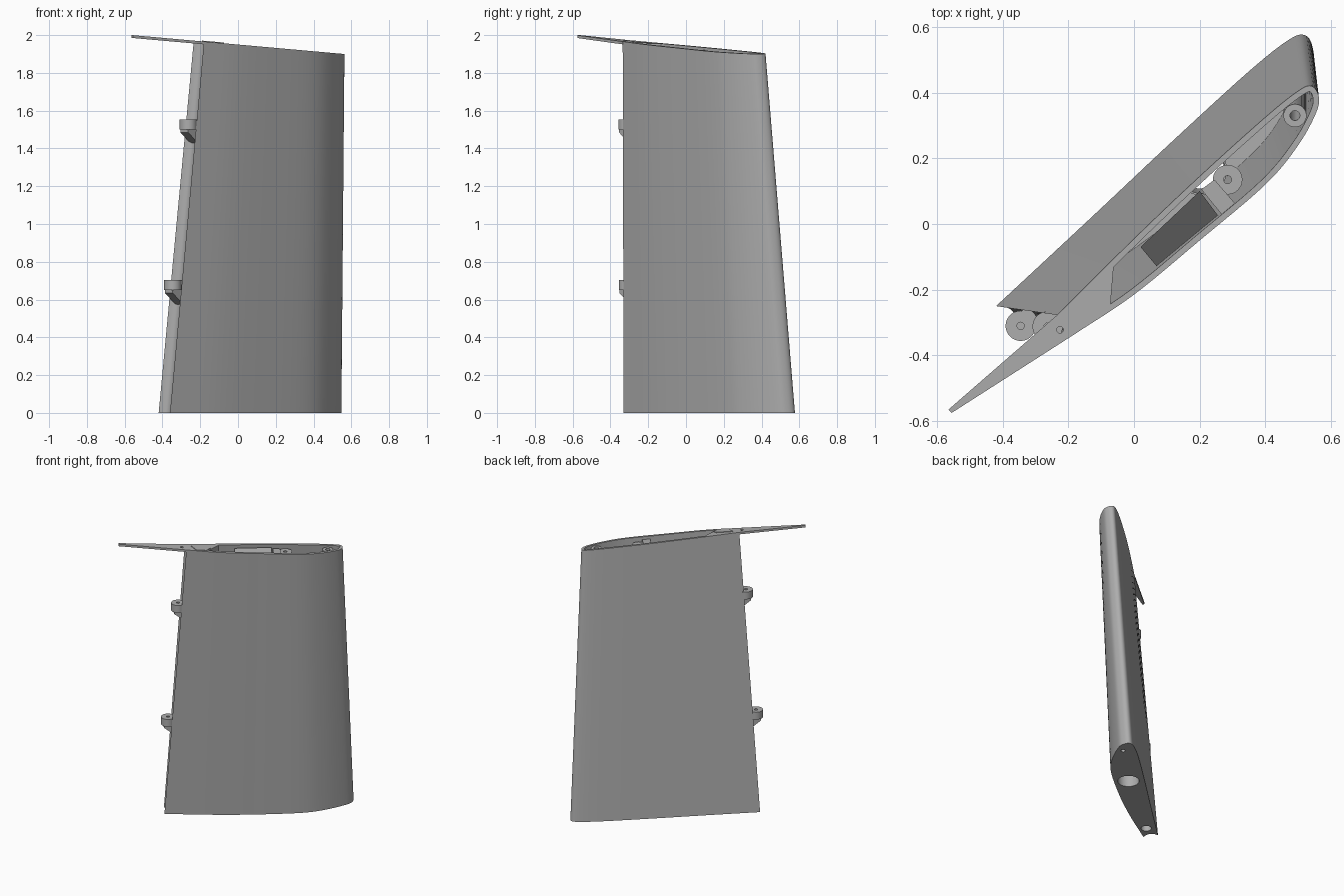
import bpy, bmesh, math
from mathutils import Vector

cube = bpy.data.objects.get("Cube")
if cube:
    bpy.data.objects.remove(cube, do_unlink=True)

grey = bpy.data.materials.new("plain grey")
grey.use_nodes = True
colour = (0.42, 0.42, 0.42, 1)
grey.diffuse_color = colour
grey.node_tree.nodes["Principled BSDF"].inputs["Base Color"].default_value = colour


def loft(name, loops, ring=False):
    """Skin a list of matching loops; ring joins last to first, else ends are capped."""
    bm = bmesh.new()
    rows = [[bm.verts.new(p) for p in loop] for loop in loops]
    n = len(rows[0])
    pairs = list(zip(rows, rows[1:])) + ([(rows[-1], rows[0])] if ring else [])
    for a, b in pairs:
        for i in range(n):
            j = (i + 1) % n
            bm.faces.new((a[i], a[j], b[j], b[i]))
    if not ring:
        bm.faces.new(rows[0][::-1])
        bm.faces.new(rows[-1])
    bmesh.ops.recalc_face_normals(bm, faces=bm.faces)
    mesh = bpy.data.meshes.new(name)
    bm.to_mesh(mesh)
    bm.free()
    mesh.materials.append(grey)
    ob = bpy.data.objects.new(name, mesh)
    bpy.context.collection.objects.link(ob)
    return ob


def circle(c, r, n=32):
    return [Vector((c[0] + r * math.cos(math.tau * i / n),
                    c[1] + r * math.sin(math.tau * i / n), c[2])) for i in range(n)]


def tube(name, a, b, outer, inner):
    return loft(name, [circle(a, outer), circle(b, outer),
                       circle(b, inner), circle(a, inner)], ring=True)


def cut(target, cutter):
    mod = target.modifiers.new("cut", "BOOLEAN")
    mod.operation, mod.solver, mod.object = "DIFFERENCE", "EXACT", cutter
    bpy.context.view_layer.objects.active = target
    bpy.ops.object.modifier_apply(modifier=mod.name)
    bpy.data.objects.remove(cutter, do_unlink=True)


def smooth(ob):
    bpy.ops.object.select_all(action="DESELECT")
    ob.select_set(True)
    bpy.context.view_layer.objects.active = ob
    bpy.ops.object.shade_smooth_by_angle(angle=math.radians(30))


def spline(points, steps=6):
    """Smooth curve through the section points."""
    p = [Vector(q) for q in points]
    p = [2 * p[0] - p[1]] + p + [2 * p[-1] - p[-2]]
    out = []
    for a, b, c, d in zip(p, p[1:], p[2:], p[3:]):
        for s in range(steps):
            t = s / steps
            out.append(0.5 * (2 * b + (c - a) * t + (2 * a - 5 * b + 4 * c - d) * t**2
                              + (3 * b - a - 3 * c + d) * t**3))
    return out + [p[-2]]


def inset(curve, d):
    out = []
    for i, p in enumerate(curve):
        t = (curve[min(i + 1, len(curve) - 1)] - curve[max(i - 1, 0)]).normalized()
        out.append(p + d * Vector((t.y, -t.x)))
    return out


def cove(curve, steps=8):
    """Hollow rear edge running from the last section point back to the first."""
    a, b = curve[-1], curve[0]
    m = (a + b) / 2 + Vector((0.045, 0.045))
    return [(1 - t)**2 * a + 2 * t * (1 - t) * m + t * t * b
            for t in (i / steps for i in range(steps + 1))]


def tip_z(p):
    return 1.95 - 0.089 * p[0]


def at_base(loop):
    return [Vector((p.x, p.y, 0)) for p in loop]


def at_tip(loop, drop=0):
    return [Vector((p[0], p[1], tip_z(p) - drop)) for p in loop]


# fin skin: root and tip sections, rear left corner round the nose to rear right
root = spline([(-.42, -.25), (-.13, .02), (.12, .255), (.35, .465), (.47, .56),
               (.52, .575), (.543, .54), (.54, .48), (.47, .33), (.37, .2),
               (.13, 0), (-.1, -.165), (-.36, -.33)])
tip = spline([(-.234, -.277), (0, -.045), (.2, .145), (.4, .325), (.5, .405),
              (.54, .42), (.562, .39), (.555, .34), (.5, .24), (.4, .12),
              (.2, -.05), (0, -.215), (-.18, -.335)])
fin = loft("fin_shell", [at_base(root + cove(root)[1:-1]), at_tip(tip + cove(tip)[1:-1])])

# open cavity inside the fin
keep = [i for i, p in enumerate(tip) if p.x > -0.09]
low = at_base([inset(root, 0.018)[i] for i in keep])
high = at_tip([inset(tip, 0.018)[i] for i in keep])
cut(fin, loft("cavity_cutter", [[a.lerp(b, t) for a, b in zip(low, high)]
                                for t in (0.01, 1.02)]))

# holes in the root face
for x, y, r, depth in ((.49, .47, .015, .1), (.2, .18, .072, .1), (-.3, -.23, .035, .3)):
    cut(fin, loft("hole_cutter", [circle((x, y, -.1), r), circle((x, y, depth), r)]))
smooth(fin)

# thin trailing tip plate with a pin hole
outline = cove(tip)[::-1] + [Vector((-.555, -.575)), Vector((-.565, -.565))]
plate = loft("tip_plate", [at_tip(outline, 0.015), at_tip(outline)])
cut(plate, loft("pin_cutter", [circle((-.225, -.322, z), .01) for z in (1.9, 2.1)]))

# tubes inside the fin
smooth(tube("nose_tube", (.49, .47, .005), (.49, .33, 1.895), .035, .015))
smooth(tube("spar_tube", (.2, .18, .005), (.205, .165, .4), .078, .072))

# fittings in the open tip
panel = [Vector(p) for p in ((.02, -.07, 1.93), (.2, .1, 1.92), (.26, .02, 1.78), (.07, -.13, 1.78))]
loft("sloping_panel", [[p - Vector((0, 0, 0.012)) for p in panel], panel])
block = [(.205, .105), (.245, .135), (.31, .06), (.27, .025)]
loft("rib_block", [at_tip(block, 0.12), at_tip(block, 0.02)])
smooth(tube("rib_boss", (.285, .135, 1.83), (.285, .135, 1.9), .045, .012))
pad = [(-.19, -.27), (-.1, -.205), (-.075, -.21), (-.075, -.255), (-.13, -.295)]
loft("mount_pad", [at_tip(pad, 0.006), at_tip(pad, -0.004)])

# two hinge brackets on the rear edge
along, side = Vector((.72, .69, 0)), Vector((-.69, .72, 0))
for label, c in (("lower", Vector((-.345, -.31, .65))), ("upper", Vector((-.263, -.312, 1.5)))):
    smooth(tube(label + "_hinge_eye", c, c + Vector((0, 0, .053)), .046, .011))
    web = [(.03, .05), (.11, .05), (.11, -.085), (.06, -.085), (-.03, -.015), (-.03, .001), (.03, .001)]
    loft(label + "_hinge_web", [[c + along * u + side * w + Vector((0, 0, z)) for u, z in web]
                                for w in (-.03, .03)])
